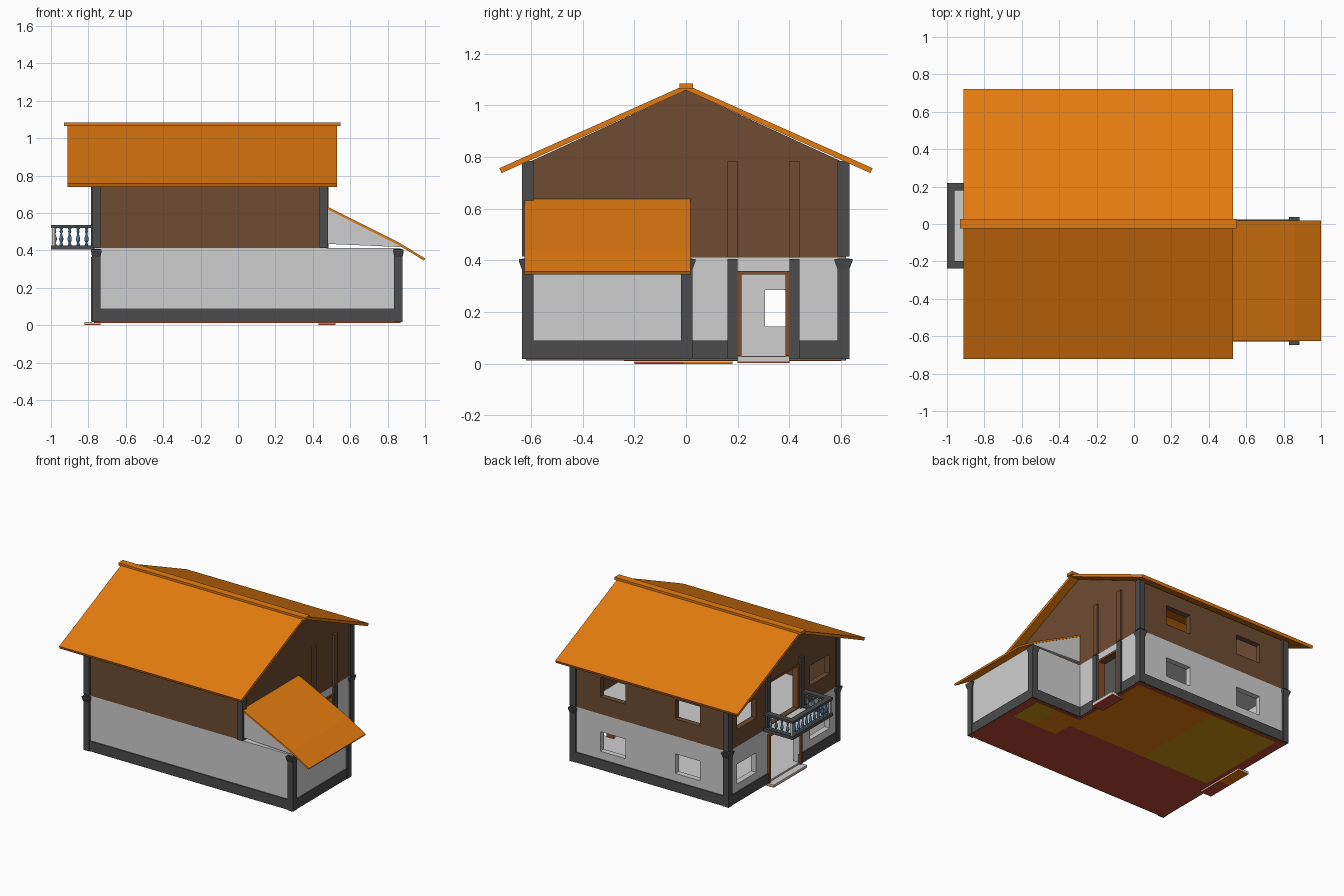
import bpy, bmesh, math
from mathutils import Vector

if "Cube" in bpy.data.objects:
    bpy.data.objects.remove(bpy.data.objects["Cube"])


def material(name, r, g, b):
    lin = [((c / 255 + 0.055) / 1.055) ** 2.4 for c in (r, g, b)]
    m = bpy.data.materials.new(name)
    m.diffuse_color = (*lin, 1)
    m.use_nodes = True
    m.node_tree.nodes["Principled BSDF"].inputs["Base Color"].default_value = m.diffuse_color
    return m


ORANGE = material("roof orange", 228, 123, 15)
BROWN = material("wall brown", 110, 76, 50)
DARK = material("dark grey", 76, 76, 76)
LIGHT = material("light grey", 207, 207, 207)
BLUE = material("baluster blue", 110, 170, 208)
FRAME = material("door wood", 132, 78, 42)
RED = material("floor red", 190, 72, 50)
OLIVE = material("floor olive", 205, 148, 15)


def finish(name, bm, mat):
    bmesh.ops.recalc_face_normals(bm, faces=bm.faces[:])
    me = bpy.data.meshes.new(name)
    bm.to_mesh(me)
    bm.free()
    me.materials.append(mat)
    ob = bpy.data.objects.new(name, me)
    bpy.context.collection.objects.link(ob)
    return ob


def place(axis, a, u, v):
    # axis x: (u, v) = (y, z); axis y: (u, v) = (x, z)
    return (a, u, v) if axis == 'x' else (u, a, v)


def extrude(bm, axis, depth):
    r = bmesh.ops.extrude_face_region(bm, geom=bm.faces[:], use_keep_orig=True)
    vs = [g for g in r['geom'] if isinstance(g, bmesh.types.BMVert)]
    bmesh.ops.translate(bm, verts=vs, vec=Vector(place(axis, depth, 0, 0)))


def prism(name, pts, axis, a0, a1, mat):
    bm = bmesh.new()
    bm.faces.new([bm.verts.new(place(axis, a0, *p)) for p in pts])
    extrude(bm, axis, a1 - a0)
    return finish(name, bm, mat)


def box(name, x0, x1, y0, y1, z0, z1, mat):
    return prism(name, [(x0, z0), (x1, z0), (x1, z1), (x0, z1)], 'y', y0, y1, mat)


def wall(name, axis, a0, a1, u0, u1, z0, z1, holes, mat):
    """Wall panel with rectangular openings (u0, u1, z0, z1)."""
    us = sorted({u0, u1, *[h[0] for h in holes], *[h[1] for h in holes]})
    zs = sorted({z0, z1, *[h[2] for h in holes], *[h[3] for h in holes]})
    bm = bmesh.new()
    vs = {(u, z): bm.verts.new(place(axis, a0, u, z)) for u in us for z in zs}
    for ua, ub in zip(us, us[1:]):
        for za, zb in zip(zs, zs[1:]):
            cu, cz = (ua + ub) / 2, (za + zb) / 2
            if not any(h[0] < cu < h[1] and h[2] < cz < h[3] for h in holes):
                bm.faces.new([vs[ua, za], vs[ub, za], vs[ub, zb], vs[ua, zb]])
    loose = [v for v in bm.verts if not v.link_faces]
    bmesh.ops.delete(bm, geom=loose, context='VERTS')
    extrude(bm, axis, a1 - a0)
    return finish(name, bm, mat)


# Walls of both storeys, with windows at the back and left, doors left and right
LOW, UP = (0.145, 0.285), (0.535, 0.675)
back = [(0.045, 0.245), (-0.545, -0.35)]
side = [(0.305, 0.525), (-0.525, -0.305)]
Z = 0.412
wall("lower_front_wall", 'y', -0.62, -0.58, -0.77, 0.87, 0.02, Z, [], LIGHT)
wall("lower_back_wall", 'y', 0.62, 0.58, -0.77, 0.47, 0.02, Z, [w + LOW for w in back], LIGHT)
wall("lower_left_wall", 'x', -0.77, -0.73, -0.62, 0.62, 0.02, Z,
     [w + LOW for w in side] + [(-0.18, 0.16, 0.03, 0.36)], LIGHT)
wall("lower_right_wall", 'x', 0.47, 0.43, 0.0, 0.62, 0.02, Z, [(0.2, 0.4, 0.03, 0.36)], LIGHT)
wall("annex_right_wall", 'x', 0.87, 0.83, -0.62, 0.015, 0.02, Z, [], LIGHT)
wall("annex_back_wall", 'y', 0.015, -0.025, 0.43, 0.87, 0.02, Z, [], LIGHT)
wall("upper_front_wall", 'y', -0.62, -0.58, -0.77, 0.47, Z, 0.775, [], BROWN)
wall("upper_back_wall", 'y', 0.62, 0.58, -0.77, 0.47, Z, 0.775, [w + UP for w in back], BROWN)
wall("upper_left_wall", 'x', -0.77, -0.73, -0.62, 0.62, Z, 0.775,
     [w + UP for w in side] + [(-0.18, 0.16, 0.425, 0.74)], BROWN)
wall("upper_right_wall", 'x', 0.47, 0.43, -0.62, 0.62, Z, 0.775, [], BROWN)
for nm, a, b in (("left", -0.77, -0.73), ("right", 0.47, 0.43)):
    prism(nm + "_gable", [(-0.62, 0.775), (0.62, 0.775), (0, 1.06)], 'x', a, b, BROWN)

# Floor and ceiling slabs, with coloured plates underneath
for nm, z0, z1 in (("ground_floor", 0.02, 0.03), ("upper_floor", 0.40, 0.411)):
    box(nm, -0.765, 0.465, -0.615, 0.615, z0, z1, LIGHT)
    box(nm + "_annex", 0.465, 0.865, -0.615, 0.01, z0, z1, LIGHT)
box("floor_underside", -0.77, 0.47, -0.62, 0.62, 0.013, 0.02, RED)
box("annex_underside", 0.47, 0.87, -0.62, 0.015, 0.013, 0.02, RED)
box("underside_room_right", -0.16, 0.46, -0.1, 0.6, 0.011, 0.013, ORANGE)
box("underside_room_left", -0.7, -0.16, -0.1, 0.6, 0.011, 0.013, OLIVE)
box("underside_annex_inner", 0.46, 0.65, -0.24, 0.0, 0.011, 0.013, ORANGE)
box("underside_annex_outer", 0.65, 0.82, -0.24, 0.0, 0.011, 0.013, OLIVE)

# Dark plinth
B0, B1 = 0.018, 0.09
box("plinth_front", -0.775, 0.875, -0.628, -0.61, B0, B1, DARK)
box("plinth_back", -0.775, 0.475, 0.61, 0.628, B0, B1, DARK)
box("plinth_annex_right", 0.86, 0.877, -0.625, 0.02, B0, B1, DARK)
box("plinth_annex_back", 0.47, 0.875, 0.005, 0.023, B0, B1, DARK)
for i, (a, b) in enumerate(((0.02, 0.2), (0.4, 0.625))):
    box(f"plinth_right_{i}", 0.46, 0.477, a, b, B0, B1, DARK)
for i, (a, b) in enumerate(((-0.625, -0.18), (0.16, 0.625))):
    box(f"plinth_left_{i}", -0.777, -0.76, a, b, B0, B1, DARK)


# Corner columns with flared caps on the lower storey
def cap(name, x0, x1, y0, y1):
    bm = bmesh.new()
    g = 0.012
    rings = []
    for z, e in ((0.365, 0), (0.397, g), (0.405, g)):
        rings.append([bm.verts.new(p) for p in ((x0 - e / 2, y0 - e, z), (x1 + e / 2, y0 - e, z),
                                                (x1 + e / 2, y1 + e, z), (x0 - e / 2, y1 + e, z))])
    for r, s in zip(rings, rings[1:]):
        for i in range(4):
            bm.faces.new([r[i], r[(i + 1) % 4], s[(i + 1) % 4], s[i]])
    bm.faces.new(rings[0])
    bm.faces.new(rings[-1])
    finish(name, bm, DARK)


corners = [(-0.78, -0.735, -0.635, -0.59, 1), (-0.78, -0.735, 0.587, 0.632, 1),
           (0.435, 0.48, 0.587, 0.632, 1), (0.435, 0.48, -0.635, -0.59, 2),
           (0.835, 0.88, -0.635, -0.59, 0), (0.835, 0.88, -0.02, 0.025, 0)]
for i, (x0, x1, y0, y1, kind) in enumerate(corners):
    if kind < 2:
        box(f"lower_column_{i}", x0, x1, y0, y1, 0.018, 0.408, DARK)
        cap(f"column_cap_{i}", x0, x1, y0, y1)
    if kind:
        box(f"upper_column_{i}", x0, x1, y0, y1, 0.416, 0.785, DARK)

# Pilasters and door frames
for i, (a, b) in enumerate(((0.16, 0.2), (0.4, 0.44))):
    box(f"right_pilaster_lower_{i}", 0.46, 0.485, a, b, 0.018, 0.405, DARK)
    box(f"right_pilaster_upper_{i}", 0.46, 0.483, a, b, Z, 0.785, BROWN)
for i, (a, b) in enumerate(((-0.22, -0.18), (0.16, 0.2))):
    box(f"left_pilaster_upper_{i}", -0.785, -0.76, a, b, Z, 0.785, DARK)


def door_frame(name, x0, x1, y0, y1, z0, z1):
    t = 0.014
    wall(name, 'x', x0, x1, y0, y1, z0, z1, [(y0 + t, y1 - t, z0, z1 - t)], FRAME)


door_frame("right_door_frame", 0.425, 0.48, 0.2, 0.4, 0.03, 0.36)
door_frame("left_door_frame", -0.785, -0.725, -0.195, 0.175, 0.02, 0.365)
door_frame("balcony_door_frame", -0.772, -0.728, -0.18, 0.16, 0.425, 0.74)

# Door steps
box("right_step", 0.43, 0.52, 0.2, 0.4, 0.008, 0.028, LIGHT)
box("left_step", -0.82, -0.735, -0.2, 0.18, 0.006, 0.018, LIGHT)
box("left_step_underside_a", -0.82, -0.735, -0.2, -0.01, 0.0, 0.006, RED)
box("left_step_underside_b", -0.82, -0.735, -0.01, 0.18, 0.0, 0.006, ORANGE)
box("right_step_underside", 0.43, 0.52, 0.2, 0.4, 0.002, 0.008, RED)

# Main roof, ridge cap and annex roof
for s, nm in ((-1, "front_roof"), (1, "back_roof")):
    prism(nm, [(0, 1.08), (s * 0.722, 0.757), (s * 0.714, 0.738), (0, 1.059)], 'x', -0.912, 0.53, ORANGE)
prism("ridge_cap", [(-0.025, 1.064), (0.027, 1.064), (0.027, 1.084), (-0.025, 1.084)], 'x', -0.93, 0.548, ORANGE)
prism("annex_roof", [(0.47, 0.637), (0.86, 0.442), (1.0, 0.357), (0.994, 0.346), (0.855, 0.43), (0.47, 0.624)],
      'y', -0.625, 0.018, ORANGE)
for y, nm in ((-0.62, "front"), (-0.005, "back")):
    prism("annex_gable_" + nm, [(0.47, 0.435), (0.87, 0.418), (0.87, 0.424), (0.47, 0.626)],
          'y', y, y + 0.02, LIGHT)

# Balcony deck and rails
X0, X1, Y0, Y1, W = -1.0, -0.77, -0.238, 0.22, 0.04
box("balcony_deck", X0 + 0.01, X1, Y0 + 0.01, Y1 - 0.01, 0.408, 0.42, LIGHT)
for nm, z0, z1 in (("kerb", 0.405, 0.427), ("handrail", 0.52, 0.536)):
    box("balcony_outer_" + nm, X0, X0 + W, Y0, Y1, z0, z1, DARK)
    for s, a in (("front", Y0), ("back", Y1 - W)):
        box(f"balcony_{s}_{nm}", X0 + W, X1, a, a + W, z0, z1, DARK)
for i, y in enumerate((Y0 + 0.006, Y1 - 0.022)):
    box(f"balcony_post_{i}", X0 + 0.006, X0 + 0.022, y, y + 0.016, 0.427, 0.52, LIGHT)

# Turned balusters
PROFILE = [(0.009, 0.425), (0.009, 0.434), (0.005, 0.44), (0.011, 0.455), (0.011, 0.466), (0.005, 0.485),
           (0.005, 0.492), (0.009, 0.502), (0.005, 0.51), (0.009, 0.515), (0.009, 0.521)]


def baluster(name, x, y):
    bm = bmesh.new()
    n = 8
    rings = [[bm.verts.new((x + r * math.cos(2 * math.pi * k / n), y + r * math.sin(2 * math.pi * k / n), z))
              for k in range(n)] for r, z in PROFILE]
    for a, b in zip(rings, rings[1:]):
        for k in range(n):
            bm.faces.new([a[k], a[(k + 1) % n], b[(k + 1) % n], b[k]])
    bm.faces.new(rings[0])
    bm.faces.new(rings[-1])
    finish(name, bm, BLUE)


for i in range(9):
    baluster(f"outer_baluster_{i}", X0 + W / 2, Y0 + 0.05 + i * (Y1 - Y0 - 0.1) / 8)
for i in range(4):
    for s, y in (("front", Y0 + W / 2), ("back", Y1 - W / 2)):
        baluster(f"{s}_baluster_{i}", -0.945 + i * 0.045, y)
